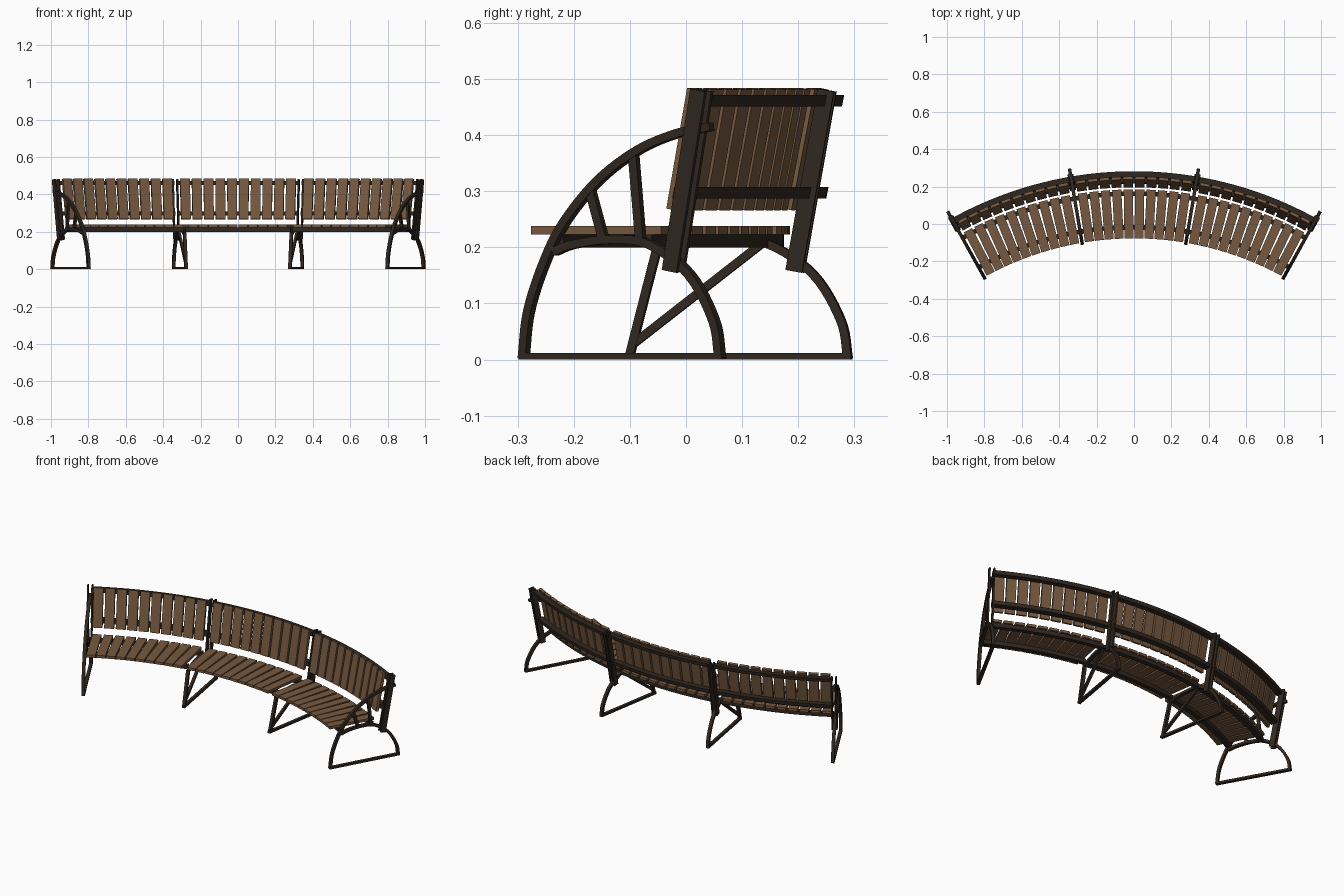
import bpy
import bmesh
from math import radians, sin, cos
from mathutils import Matrix, Vector

old = bpy.data.objects.get("Cube")
if old:
    bpy.data.objects.remove(old)


def material(name, rgb):
    m = bpy.data.materials.new(name)
    m.use_nodes = True
    m.diffuse_color = (*rgb, 1)
    m.node_tree.nodes["Principled BSDF"].inputs["Base Color"].default_value = (*rgb, 1)
    return m


wood = material("brown_wood", (0.18, 0.098, 0.05))
metal = material("dark_brown_metal", (0.03, 0.02, 0.014))

# The bench follows an arc: local x is tangent, y is radius, z is up
CENTRE_Y = -1.73
BAY = 19.33
SLATS = 10
PITCH = 1.84


def place(angle):
    return Matrix.Translation((0, CENTRE_Y, 0)) @ Matrix.Rotation(-radians(angle), 4, "Z")


def finish(name, bm, mat, angle=0, smooth=False):
    bmesh.ops.recalc_face_normals(bm, faces=bm.faces)
    mesh = bpy.data.meshes.new(name)
    bm.to_mesh(mesh)
    bm.free()
    mesh.materials.append(mat)
    ob = bpy.data.objects.new(name, mesh)
    ob.matrix_world = place(angle)
    bpy.context.collection.objects.link(ob)
    if smooth:
        bpy.ops.object.select_all(action="DESELECT")
        bpy.context.view_layer.objects.active = ob
        ob.select_set(True)
        bpy.ops.object.shade_smooth_by_angle(angle=radians(30))
    return ob


def loft(bm, rings):
    """Join closed rings of points into a capped solid."""
    loops = [[bm.verts.new(p) for p in ring] for ring in rings]
    for a, b in zip(loops, loops[1:]):
        for i in range(len(a)):
            j = (i + 1) % len(a)
            bm.faces.new((a[i], a[j], b[j], b[i]))
    bm.faces.new(loops[0])
    bm.faces.new(loops[-1])


def smooth_path(points, steps=6):
    """Catmull-Rom curve through (radius, height) points."""
    p = [Vector(q) for q in points]
    p = [2 * p[0] - p[1]] + p + [2 * p[-1] - p[-2]]
    out = []
    for a, b, c, d in zip(p, p[1:], p[2:], p[3:]):
        for k in range(steps):
            t = k / steps
            out.append(0.5 * (2 * b + (c - a) * t + (2 * a - 5 * b + 4 * c - d) * t * t
                              + (3 * b - a - 3 * c + d) * t ** 3))
    return out + [p[-2]]


def bar(name, angle, points, width, depth, offset=0, curved=False):
    """Flat bar following a path in the radial plane."""
    path = smooth_path(points) if curved else [Vector(q) for q in points]
    rings = []
    for i, p in enumerate(path):
        d = (path[min(i + 1, len(path) - 1)] - path[max(i - 1, 0)]).normalized()
        n = Vector((-d.y, d.x)) * width / 2
        rings.append([(offset + s * depth / 2, *(p + n * k))
                      for s, k in ((-1, -1), (1, -1), (1, 1), (-1, 1))])
    bm = bmesh.new()
    loft(bm, rings)
    return finish(name, bm, metal, angle, curved)


def arc_rail(name, angle, section):
    """Sweep a (radius, height) section along one bay."""
    half = BAY / 2 - 0.2
    bm = bmesh.new()
    rings = []
    for k in range(21):
        a = radians(-half + 2 * half * k / 20)
        rings.append([(r * sin(a), r * cos(a), z) for r, z in section])
    loft(bm, rings)
    return finish(name, bm, metal, angle, True)


def slat(bm, angle, size, matrix):
    m = Matrix.Rotation(-radians(angle), 4, "Z") @ matrix @ Matrix.Diagonal((*size, 1))
    bmesh.ops.create_cube(bm, size=1, matrix=m)


def rect(r0, r1, z0, z1, lean=0):
    return [(r0, z0), (r1, z0), (r1 + lean, z1), (r0 + lean, z1)]


# Three bays of slats and curved rails
for bay, side in ((-1, "right"), (0, "middle"), (1, "left")):
    seat, back = bmesh.new(), bmesh.new()
    for i in range(SLATS):
        a = (i - (SLATS - 1) / 2) * PITCH
        slat(seat, a, (0.049, 0.262, 0.015), Matrix.Translation((0, 1.784, 0.23)))
        slat(back, a, (0.052, 0.016, 0.219),
             Matrix.Translation((0, 1.955, 0.375)) @ Matrix.Rotation(radians(-11), 4, "X"))
    angle = bay * BAY
    finish(side + "_seat_slats", seat, wood, angle)
    finish(side + "_back_slats", back, wood, angle)
    arc_rail(side + "_front_seat_rail", angle, rect(1.70, 1.725, 0.2, 0.2225))
    arc_rail(side + "_rear_seat_rail", angle, rect(1.88, 1.905, 0.2, 0.2225))
    arc_rail(side + "_lower_back_rail", angle, rect(1.946, 1.98, 0.287, 0.307, 0.004))
    arc_rail(side + "_upper_back_rail", angle, rect(1.978, 2.008, 0.451, 0.471, 0.004))

# Four radial support frames
ARCH = [(1.71, 0.192), (1.75, 0.205), (1.83, 0.214), (1.905, 0.205),
        (1.985, 0.152), (2.035, 0.07), (2.048, 0.002)]
ARM = [(1.647, 0.002), (1.658, 0.085), (1.689, 0.17), (1.73, 0.243),
       (1.80, 0.319), (1.883, 0.374), (1.965, 0.404), (2.03, 0.415)]
for k, name in ((-1.5, "right_end"), (-0.5, "right_inner"),
                (0.5, "left_inner"), (1.5, "left_end")):
    angle = k * BAY
    bar(name + "_rear_leg_arch", angle, ARCH, 0.015, 0.018, curved=True)
    bar(name + "_base_bar", angle, [(1.642, 0.006), (2.054, 0.006)], 0.012, 0.018)
    for s in (-1, 1):
        bar(name + "_back_post", angle, [(1.952, 0.157), (2.01, 0.48)],
            0.03, 0.008, s * 0.012)
    if abs(k) > 1:
        # Arm sweeping up from the front foot, with two struts
        bar(name + "_front_leg_and_arm", angle, ARM, 0.015, 0.018, curved=True)
        bar(name + "_front_arm_strut", angle, [(1.811, 0.212), (1.783, 0.303)], 0.016, 0.014)
        bar(name + "_rear_arm_strut", angle, [(1.886, 0.21), (1.871, 0.367)], 0.016, 0.014)
    else:
        bar(name + "_front_leg", angle, [(1.652, 0.002), (1.702, 0.195)], 0.015, 0.018)
        bar(name + "_diagonal_brace", angle, [(1.656, 0.025), (1.89, 0.205)], 0.015, 0.014)
